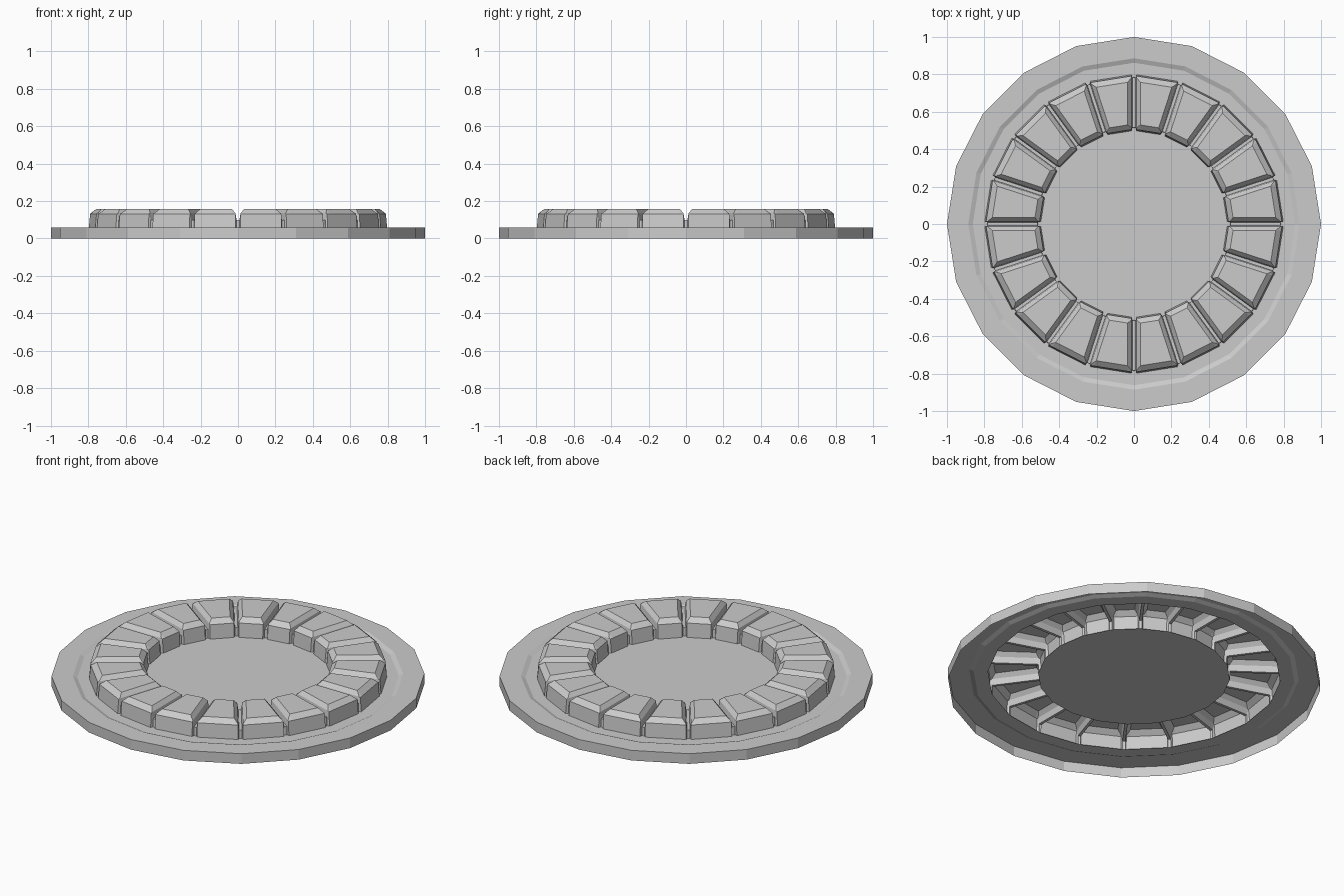
import bpy, bmesh, math

if "Cube" in bpy.data.objects:
    bpy.data.objects.remove(bpy.data.objects["Cube"])

N = 20
CHORD = 2 * math.sin(math.pi / N)


def point(k, t, r, z):
    # Point at distance t along side k of a 20-gon of radius r
    a, b = 2 * math.pi * k / N, 2 * math.pi * (k + 1) / N
    f = t / (CHORD * r)
    return (r * (math.cos(a) * (1 - f) + math.cos(b) * f),
            r * (math.sin(a) * (1 - f) + math.sin(b) * f), z)


def sweep(name, sections, cap=False):
    # sections: (offset, from_far_end, profile) for one of the 20 sides
    bm = bmesh.new()
    cols = []
    for k in range(N):
        for t, far, prof in sections:
            cols.append([bm.verts.new(point(k, CHORD * r - t if far else t, r, z))
                         for r, z in prof])
    for i, c in enumerate(cols):
        d = cols[(i + 1) % len(cols)]
        for j in range(len(c) - 1):
            bm.faces.new((c[j], c[j + 1], d[j + 1], d[j]))
    if cap:
        bm.faces.new([c[0] for c in cols])
    me = bpy.data.meshes.new(name)
    bm.to_mesh(me)
    bm.free()
    ob = bpy.data.objects.new(name, me)
    bpy.context.collection.objects.link(ob)
    return ob


FLOOR = 0.05

# Outer rim with shallow inner step, open underneath
sweep("outer_rim", [(0, False, [(0.785, FLOOR), (0.862, FLOOR), (0.886, 0.06),
                                (1.0, 0.06), (1.0, 0.0)])])

# Flat centre disc
sweep("centre_disc", [(0, False, [(0.25, FLOOR), (0.515, FLOOR)])], cap=True)

# Ring of bevelled blocks separated by narrow channels
gap = [(0.515, FLOOR), (0.516, 0.10), (0.52, 0.10), (0.78, 0.10), (0.784, 0.10), (0.785, FLOOR)]
edge = [(0.50, FLOOR), (0.507, 0.132), (0.515, 0.135), (0.785, 0.135), (0.793, 0.132), (0.80, FLOOR)]
top = [(0.50, FLOOR), (0.507, 0.132), (0.535, 0.158), (0.763, 0.158), (0.793, 0.132), (0.80, FLOOR)]
half = [(0.0, gap), (0.008, gap), (0.014, edge), (0.034, top)]
sections = [(t, False, p) for t, p in half] + [(t, True, p) for t, p in half[:0:-1]]
sweep("block_ring", sections)
